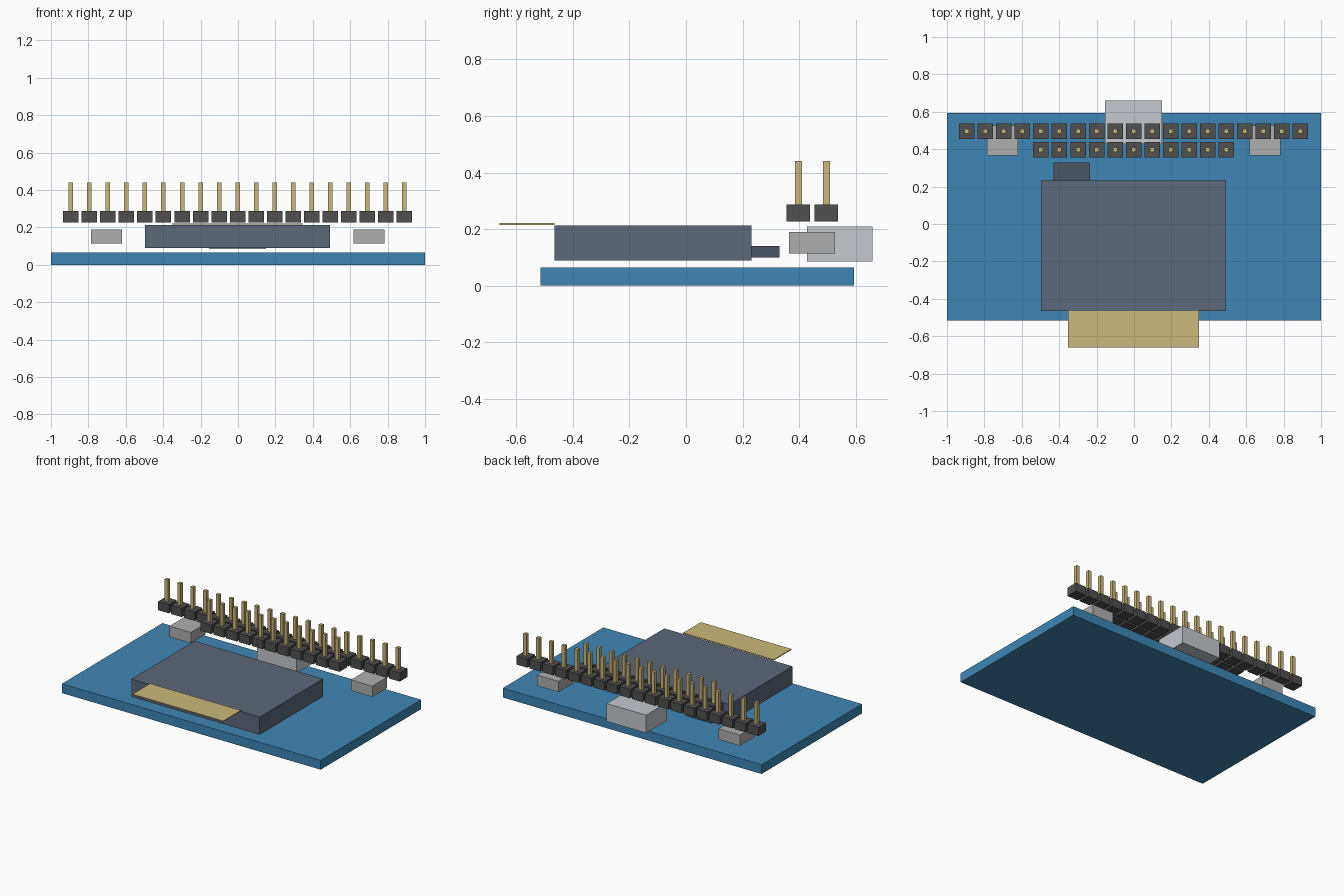
import bpy
import bmesh
from mathutils import Matrix, Vector

if "Cube" in bpy.data.objects:
    bpy.data.objects.remove(bpy.data.objects["Cube"])


def material(name, rgb):
    m = bpy.data.materials.new(name)
    m.diffuse_color = (*rgb, 1)
    m.use_nodes = True
    m.node_tree.nodes["Principled BSDF"].inputs["Base Color"].default_value = m.diffuse_color
    return m


BLUE = material("board_blue", (0.05, 0.24, 0.46))
SLATE = material("slate", (0.11, 0.14, 0.19))
DARK_SLATE = material("dark_slate", (0.07, 0.09, 0.13))
GOLD = material("gold", (0.60, 0.48, 0.20))
BLACK = material("black_plastic", (0.08, 0.08, 0.08))
SILVER = material("silver", (0.56, 0.58, 0.62))
GREY = material("button_grey", (0.43, 0.43, 0.43))


def box(name, x, y, z, mat):
    """Box from (min, max) ranges along each axis."""
    lo, hi = Vector((x[0], y[0], z[0])), Vector((x[1], y[1], z[1]))
    bm = bmesh.new()
    bmesh.ops.create_cube(bm, size=1, matrix=Matrix.Diagonal((*(hi - lo), 1)))
    mesh = bpy.data.meshes.new(name)
    bm.to_mesh(mesh)
    bm.free()
    mesh.materials.append(mat)
    ob = bpy.data.objects.new(name, mesh)
    ob.location = (lo + hi) / 2
    bpy.context.collection.objects.link(ob)
    return ob


def around(c, size):
    return (c - size / 2, c + size / 2)


# Circuit board
box("circuit_board", (-1, 1), (-0.515, 0.594), (0, 0.065), BLUE)

# Display module with its flat tab and rear connector
box("display_module", (-0.498, 0.493), (-0.465, 0.232), (0.089, 0.213), SLATE)
box("flat_tab", (-0.353, 0.348), (-0.66, -0.465), (0.215, 0.221), GOLD)
box("module_connector", (-0.43, -0.235), (0.232, 0.33), (0.099, 0.14), DARK_SLATE)

# Data port and push buttons along the back edge
box("data_port", (-0.154, 0.151), (0.428, 0.66), (0.085, 0.21), SILVER)
for side, cx in (("left", -0.703), ("right", 0.700)):
    box(f"{side}_button", around(cx, 0.166), (0.365, 0.527), (0.114, 0.189), GREY)

# Two rows of header pins: (row name, y centre, column numbers)
PITCH = 0.0991
for row, y, columns in (("rear", 0.4965, range(-9, 10)), ("inner", 0.3975, range(-5, 6))):
    for i in columns:
        x = i * PITCH - 0.002
        n = i - columns[0] + 1
        box(f"{row}_pin_base_{n}", around(x, 0.083), around(y, 0.083), (0.226, 0.287), BLACK)
        box(f"{row}_pin_{n}", around(x, 0.024), around(y, 0.024), (0.287, 0.44), GOLD)
